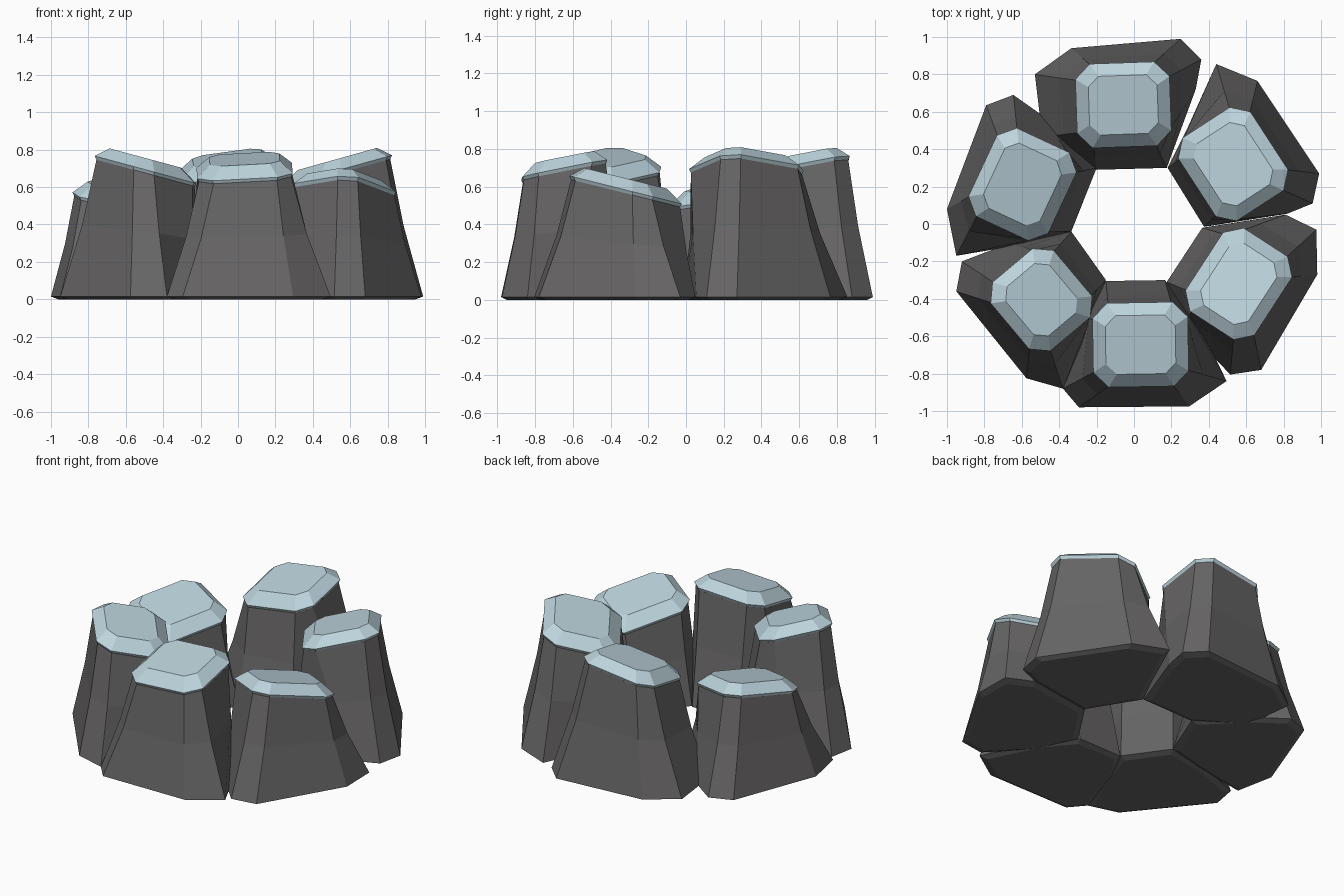
import bpy, bmesh, math

if "Cube" in bpy.data.objects:
    bpy.data.objects.remove(bpy.data.objects["Cube"])


def material(name, rgb):
    m = bpy.data.materials.new(name)
    m.diffuse_color = (*rgb, 1)
    m.use_nodes = True
    m.node_tree.nodes["Principled BSDF"].inputs["Base Color"].default_value = m.diffuse_color
    return m


ROCK = material("dark_rock", (0.135, 0.13, 0.132))
ICE = material("pale_ice", (0.50, 0.65, 0.71))


def loft(name, rings, mat):
    """Skin a stack of equal-sized rings and close both ends."""
    bm = bmesh.new()
    loops = [[bm.verts.new(p) for p in ring] for ring in rings]
    n = len(loops[0])
    for a, b in zip(loops, loops[1:]):
        for i in range(n):
            j = (i + 1) % n
            bm.faces.new((a[i], a[j], b[j], b[i]))
    bm.faces.new(loops[0][::-1])
    bm.faces.new(loops[-1])
    bmesh.ops.recalc_face_normals(bm, faces=bm.faces)
    mesh = bpy.data.meshes.new(name)
    bm.to_mesh(mesh)
    bm.free()
    mesh.materials.append(mat)
    ob = bpy.data.objects.new(name, mesh)
    bpy.context.collection.objects.link(ob)


def tilted_octagon(center, angle, half, slope, inset, drop):
    """Chamfered rectangle turned to face outwards, lying on a sloped plane."""
    cx, cy, cz = center
    r, t = half[0] - inset, half[1] - inset
    c = 0.08 - inset * 0.35
    ca, sa = math.cos(math.radians(angle)), math.sin(math.radians(angle))
    outline = [(r, c - t), (r, t - c), (r - c, t), (c - r, t),
               (-r, t - c), (-r, c - t), (c - r, -t), (r - c, -t)]
    ring = []
    for u, v in outline:
        dx, dy = u * ca - v * sa, u * sa + v * ca
        ring.append((cx + dx, cy + dy, cz + slope[0] * dx + slope[1] * dy - drop))
    return ring


def boulder(name, foot, center, angle, half, slope):
    def octagon(inset, drop):
        return tilted_octagon(center, angle, half, slope, inset, drop)

    # Rock body: slightly rounded underside, flared foot, narrower waist, sloped top
    top = octagon(0.008, 0.08)
    base = [(x, y, 0.015) for x, y in foot]
    mx = sum(p[0] for p in foot) / 8
    my = sum(p[1] for p in foot) / 8
    under = [(mx + (x - mx) * 0.9, my + (y - my) * 0.9, 0) for x, y in foot]
    waist = [(b[0] + (t[0] - b[0]) * 0.6, b[1] + (t[1] - b[1]) * 0.6,
              b[2] + (t[2] - b[2]) * 0.52) for b, t in zip(base, top)]
    loft(name + "_rock", [under, base, waist, top], ROCK)
    # Ice cap: thin overhanging lip, bevel, flat top
    loft(name + "_ice_cap", [octagon(0.012, 0.088), octagon(0, 0.062),
                             octagon(0.068, 0)], ICE)


# Ring of six boulders; each foot outline runs counter-clockwise from the outer edge
boulder("back",
        [(.25, .99), (-.335, .94), (-.53, .80), (-.49, .465),
         (-.20, .29), (.175, .30), (.33, .72), (.36, .88)],
        (-.057, .637, .757), 92, (.225, .252), (.13, .20))
boulder("back_right",
        [(.99, .27), (.66, .765), (.44, .855), (.28, .50),
         (.18, .30), (.375, -.015), (.82, .055), (.955, .11)],
        (.53, .32, .75), 33, (.23, .265), (.28, .0))
boulder("front_right",
        [(.68, -.78), (.98, -.27), (.975, -.03), (.81, .05),
         (.365, -.02), (.175, -.31), (.28, -.56), (.515, -.805)],
        (.56, -.32, .645), -33, (.22, .265), (.0, -.25))
boulder("back_left",
        [(-.79, .635), (-1.0, .08), (-.95, -.17), (-.60, -.11),
         (-.335, -.04), (-.20, .30), (-.475, .57), (-.645, .69)],
        (-.596, .212, .62), 155, (.235, .26), (-.09, .20))
boulder("front_left",
        [(-.95, -.36), (-.575, -.825), (-.38, -.88), (-.25, -.60),
         (-.15, -.30), (-.335, -.04), (-.66, -.10), (-.92, -.20)],
        (-.495, -.405, .755), 220, (.22, .24), (-.27, .0))
boulder("front",
        [(-.295, -.98), (.295, -.975), (.495, -.84), (.33, -.50),
         (.165, -.30), (-.15, -.305), (-.28, -.50), (-.38, -.88)],
        (.035, -.645, .75), 271, (.225, .255), (.05, .20))
